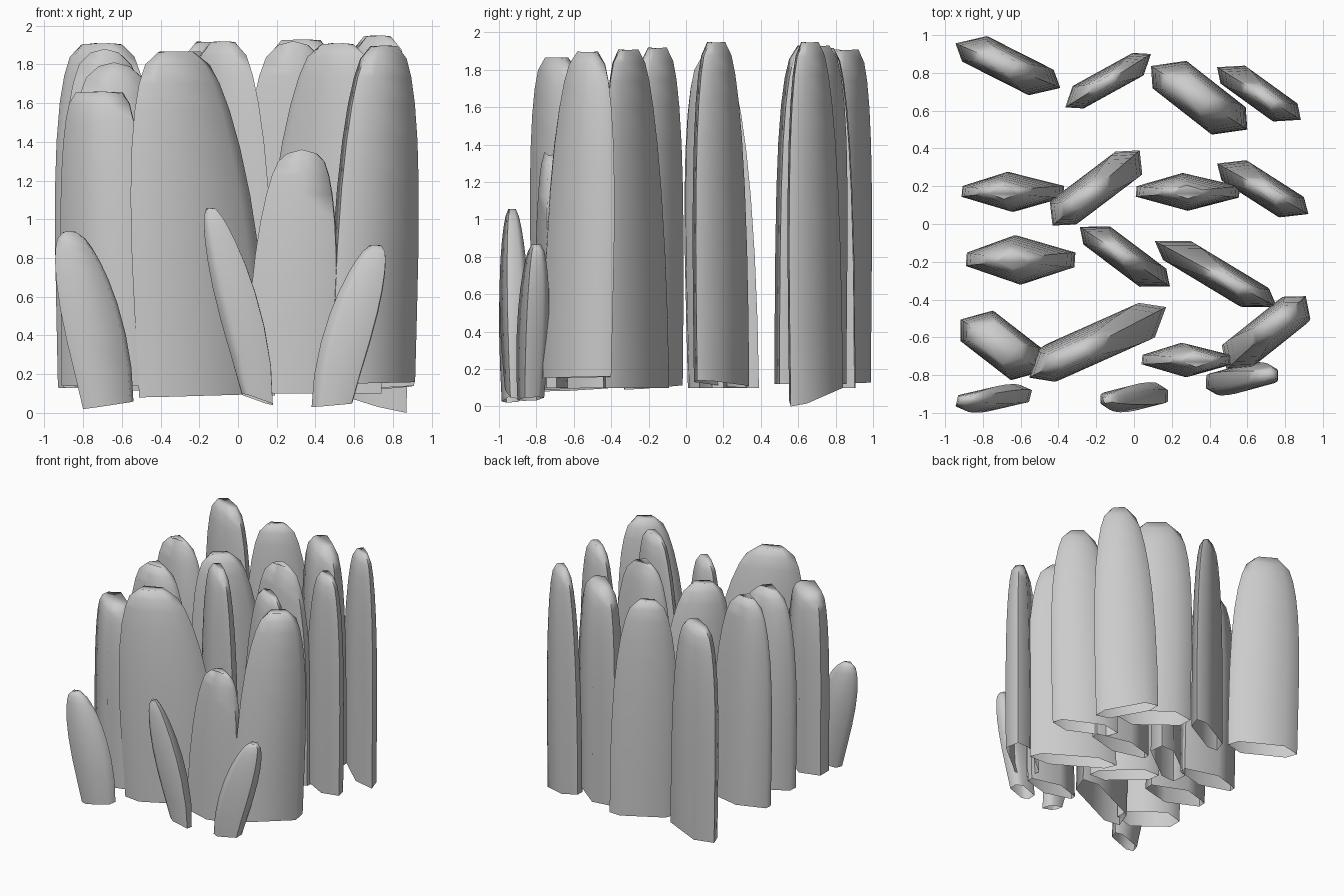
import bpy, bmesh
from mathutils import Vector

if "Cube" in bpy.data.objects:
    bpy.data.objects.remove(bpy.data.objects["Cube"])

LEVELS = [0, .2, .4, .58, .72, .83, .91, .965, 1]


def section(skew):
    # six-sided outline: a wide diamond with blunt ends, or a skewed bar
    if skew is None:
        return [(-1, -.25), (-.98, .3), (-.1, 1), (1, .3), (.98, -.3), (0, -1)]
    s = skew
    return [(-1, 0), (-.65 + s, 1), (.7 + s / 2, .75), (1, 0), (.65 - s, -1), (-.7 - s / 2, -.75)]


def slab(name, p0, p1, half, top, peak=.5, skew=.12, n=3, cap=.28, base=(.1, .1), swell=.01, lean=None):
    """Tapering stone slab; p0-p1 is its footprint line, peak the tip position along it."""
    p0, p1 = Vector(p0), Vector(p1)
    c, axis = (p0 + p1) / 2, p1 - p0
    length = axis.length / 2
    u = axis.normalized()
    v = Vector((-u.y, u.x))
    shift = Vector(lean) if lean else axis * (peak - .5)
    outline = section(skew)
    bm = bmesh.new()
    rings = []
    for t in LEVELS:
        s = cap + (1 - cap) * max(0, 1 - t ** n) ** .5
        s *= 1 + swell * 4 * t * (1 - t)
        centre = c + shift * t ** 1.25
        ring = []
        for a, b in outline:
            q = centre + u * a * length * s + v * b * half * s ** .8
            z0 = base[0] + (base[1] - base[0]) * (a + 1) / 2
            crown = .02 * (1 - abs(a)) if t == 1 else 0
            ring.append(bm.verts.new((q.x, q.y, z0 + (top - .01 + crown - z0) * t)))
        rings.append(ring)
    k = len(outline)
    for lo, hi in zip(rings, rings[1:]):
        for i in range(k):
            # outlines run clockwise, so wind the sides to face outward
            bm.faces.new((lo[i], hi[i], hi[(i + 1) % k], lo[(i + 1) % k]))
    bm.faces.new(rings[-1][::-1])
    me = bpy.data.meshes.new(name)
    bm.to_mesh(me)
    bm.free()
    ob = bpy.data.objects.new(name, me)
    bpy.context.collection.objects.link(ob)
    bpy.ops.object.select_all(action='DESELECT')
    ob.select_set(True)
    bpy.context.view_layer.objects.active = ob
    bpy.ops.object.shade_smooth_by_angle(angle=1.2)


# back row
slab("back_slab_1", (-.93, .95), (-.39, .72), .10, 1.91, .42, n=4, cap=.4, base=(.13, .12))
slab("back_slab_2", (-.36, .62), (.09, .90), .075, 1.92, .45, skew=0)
slab("back_slab_3", (.10, .83), (.60, .50), .125, 1.93, .45, n=5, cap=.4, base=(.12, .12))
slab("back_slab_4", (.44, .83), (.87, .56), .085, 1.95, .62, base=(.13, 0))

# second row
slab("second_slab_1", (-.90, .17), (-.37, .17), .105, 1.87, .40, skew=None, base=(.13, .12))
slab("second_slab_2", (-.41, .01), (.03, .39), .105, 1.87, .34, skew=-.1)
slab("second_slab_3", (.01, .17), (.56, .17), .10, 1.91, .5, skew=None)
slab("second_slab_4", (.44, .32), (.91, .06), .09, 1.95, .61, base=(.1, .14))

# third row
slab("third_slab_1", (-.88, -.19), (-.31, -.19), .13, 1.80, .42, skew=None, base=(.14, .1))
slab("third_slab_2", (-.28, -.02), (.19, -.33), .09, 1.92, .43, base=(.12, .09))
slab("third_slab_3", (.11, -.09), (.74, -.43), .09, 1.91, .64, n=2.3)

# front row
slab("front_slab_1", (-.91, -.51), (-.48, -.78), .13, 1.66, .45, n=4, cap=.55, base=(.14, .14))
slab("front_slab_2", (-.51, -.79), (.17, -.44), .115, 1.87, .28, skew=-.02, n=2.5, base=(.08, .1))
slab("front_slab_3", (.04, -.72), (.50, -.72), .09, 1.35, .63, skew=None, n=2.5, cap=.33)
slab("front_slab_4", (.49, -.77), (.89, -.40), .11, 1.90, .66, skew=-.1, base=(.15, .16))

# small leaning slabs in front
slab("small_slab_1", (-.80, -.96), (-.54, -.88), .055, .94, skew=-.1, n=4,
     base=(.02, .06), swell=.2, lean=(-.2, -.01))
slab("small_slab_2", (.02, -.94), (.18, -.88), .055, 1.06, skew=-.1, n=4,
     base=(.1, .04), swell=.45, lean=(-.24, -.02))
slab("small_slab_3", (.38, -.87), (.59, -.79), .065, .87, skew=-.1, n=4,
     base=(.03, .05), swell=.25, lean=(.225, .03))
